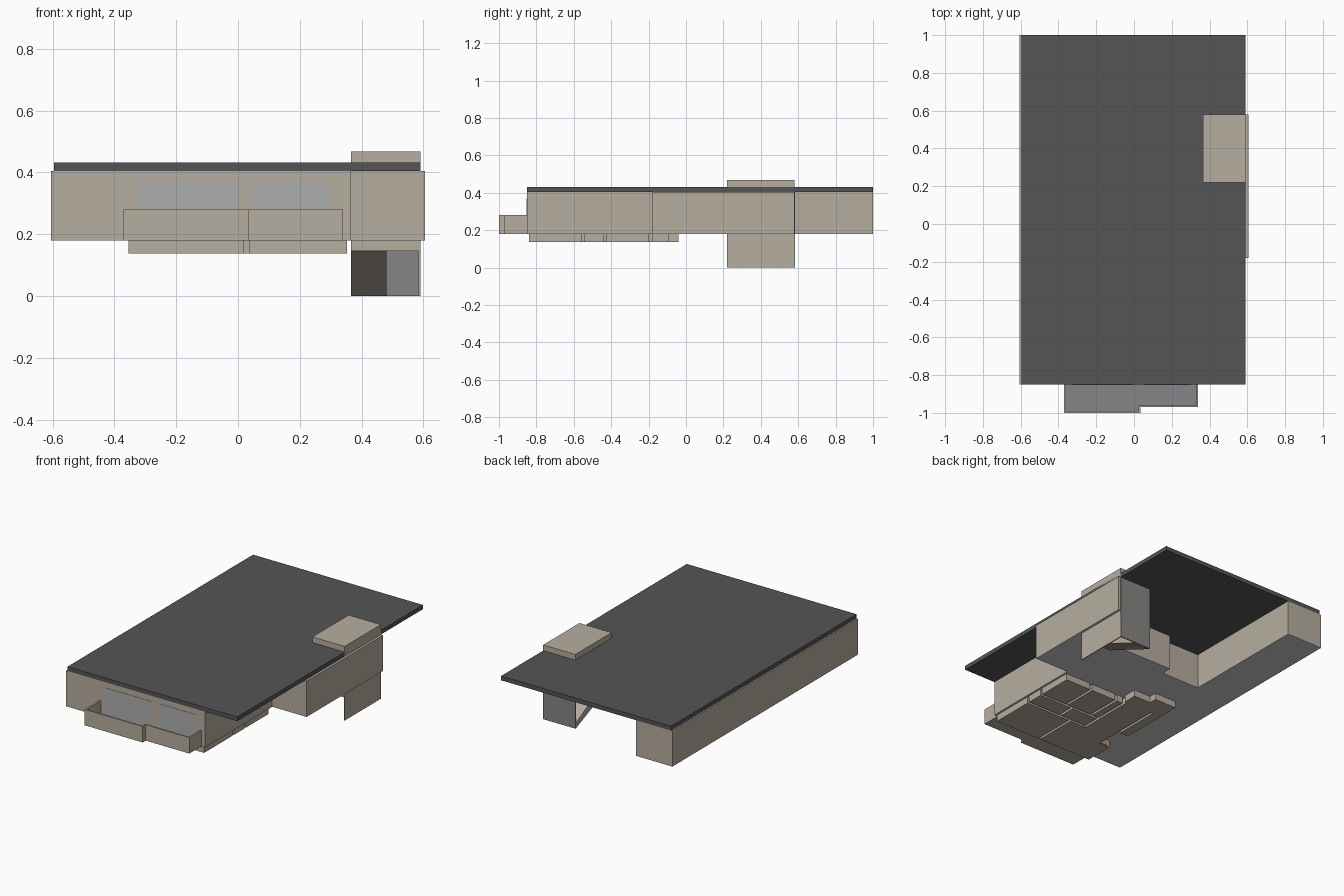
import bpy, bmesh

if "Cube" in bpy.data.objects:
    bpy.data.objects.remove(bpy.data.objects["Cube"])


def material(name, r, g, b):
    m = bpy.data.materials.new(name)
    m.diffuse_color = (r, g, b, 1)
    m.use_nodes = True
    m.node_tree.nodes["Principled BSDF"].inputs["Base Color"].default_value = m.diffuse_color
    return m


TAN = material("tan_wall", 0.47, 0.42, 0.35)
ROOF = material("dark_roof", 0.09, 0.09, 0.09)
GLASS = material("grey_glass", 0.43, 0.43, 0.43)
PALE = material("pale_soffit", 0.6, 0.6, 0.58)
DECK = material("grey_deck", 0.23, 0.24, 0.25)
SHADE = material("smoky_panel", 0.25, 0.24, 0.23)
WOOD = material("wood", 0.45, 0.26, 0.13)
BLACK = material("shaft_black", 0.002, 0.002, 0.002)


def prism(name, outline, lo, hi, mat, axis="z"):
    """Extrude an outline: (x, y) along z, or (y, z) along x."""
    bm = bmesh.new()
    rings = []
    for h in (lo, hi):
        rings.append([bm.verts.new((a, b, h) if axis == "z" else (h, a, b))
                      for a, b in outline])
    bm.faces.new(rings[0])
    bm.faces.new(rings[1])
    n = len(outline)
    for i in range(n):
        j = (i + 1) % n
        bm.faces.new((rings[0][i], rings[0][j], rings[1][j], rings[1][i]))
    bmesh.ops.recalc_face_normals(bm, faces=bm.faces)
    me = bpy.data.meshes.new(name)
    bm.to_mesh(me)
    bm.free()
    me.materials.append(mat)
    ob = bpy.data.objects.new(name, me)
    bpy.context.collection.objects.link(ob)
    return ob


def box(name, x0, x1, y0, y1, z0, z1, mat=TAN):
    return prism(name, [(x0, y0), (x1, y0), (x1, y1), (x0, y1)], z0, z1, mat)


# Main storey with long left wing, and its pale soffit
plan = [(-.605, -.85), (.365, -.85), (.365, -.18), (.605, -.18), (.605, .58),
        (.365, .58), (.365, .235), (-.08, .235), (-.08, .17), (-.35, .17),
        (-.35, 1), (-.605, 1)]
prism("main_storey", plan, .182, .405, TAN)
prism("soffit", plan, .18, .182, PALE)

# Flat roof and the stair tower head rising through it
box("roof", -.595, .59, -.85, 1, .405, .432, ROOF)
box("tower_head", .365, .59, .22, .581, .19, .468)

# Stair tower below the main storey
box("tower_right_wall", .584, .59, .22, .58, 0, .18)
box("tower_back_panel", .365, .59, .575, .5815, 0, .405, SHADE)
box("tower_lintel", .365, .59, .22, .23, .145, .18)
box("tower_ceiling", .48, .583, .231, .574, .177, .1795, BLACK)
prism("stair_flight", [(.574, 0), (.574, .035), (.30, .18), (.231, .18), (.231, .145)],
      .365, .48, TAN, axis="x")

# Front windows
box("window_left", -.325, -.005, -.852, -.84, .19, .37, GLASS)
box("window_right", .05, .30, -.852, -.84, .19, .37, GLASS)

# Stepped balcony: floor slab, deck and parapet
edge = [(-.37, -.85), (-.37, -1), (.035, -1), (.035, -.97), (.34, -.97), (.34, -.85)]
prism("balcony_slab", edge, .18, .19, TAN)
inner = [(-.36, -.85), (-.36, -.99), (.025, -.99), (.025, -.96), (.33, -.96), (.33, -.85)]
prism("balcony_deck", inner, .19, .193, DECK)
prism("balcony_parapet", edge + inner[::-1], .19, .28, TAN)

# Lower room volumes under the front half, separated by narrow joints
rooms = [(.035, .352, -.84, -.56), (-.28, .02, -.84, -.56), (-.355, -.28, -.84, -.65),
         (.12, .352, -.545, -.44), (-.08, .105, -.545, -.44),
         (.17, .352, -.425, -.20), (-.02, .155, -.425, -.20), (-.08, -.035, -.425, -.20),
         (-.28, -.095, -.56, -.18), (-.355, -.295, -.48, -.18),
         (-.355, -.20, -.18, -.04), (-.20, -.08, -.18, -.09)]
for i, (x0, x1, y0, y1) in enumerate(rooms):
    box(f"lower_room_{i + 1}", x0, x1, y0, y1, .138, .181)
box("lower_door", -.34, -.285, -.65, -.645, .14, .18, WOOD)
